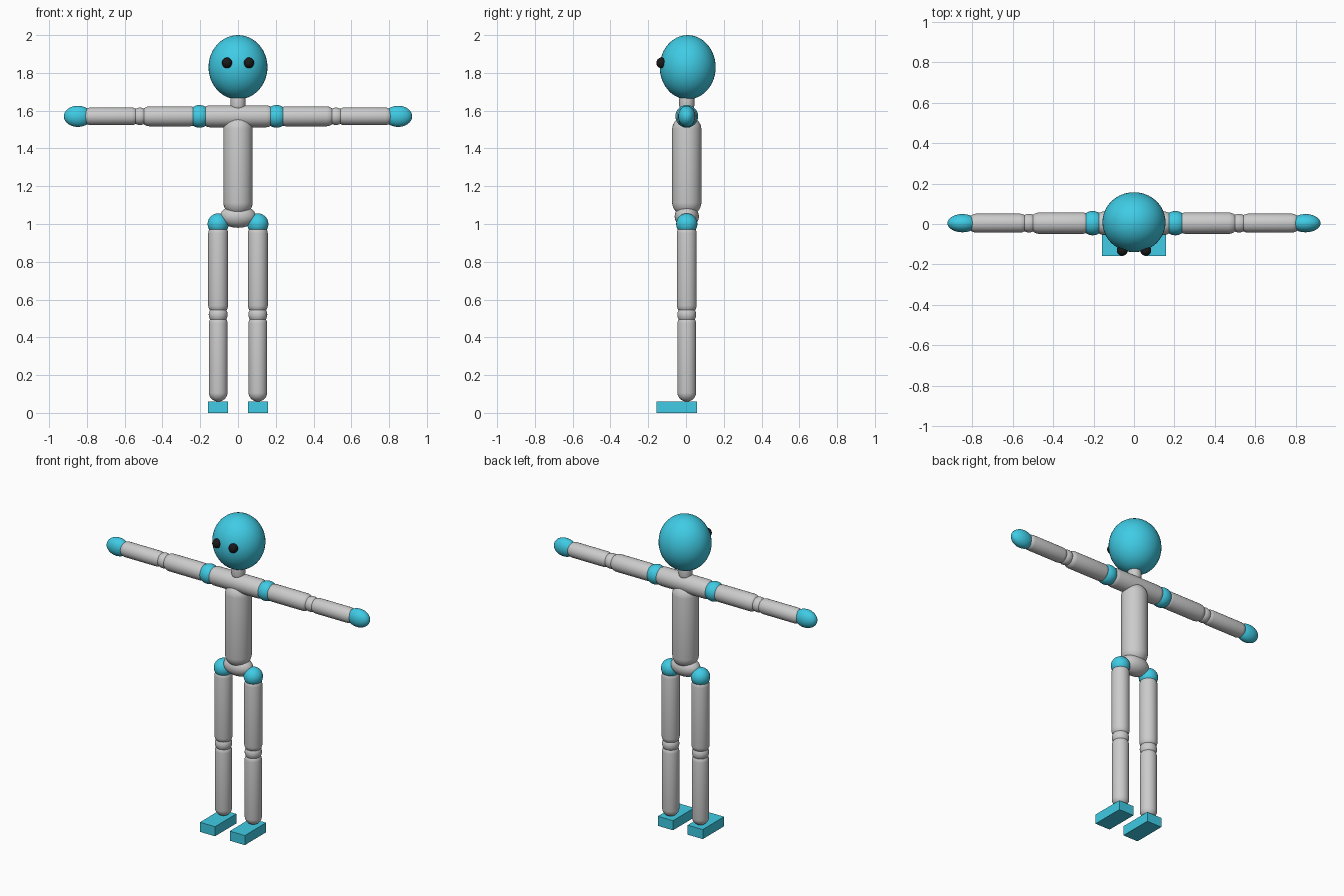
import bpy, bmesh
from mathutils import Vector, Matrix

if "Cube" in bpy.data.objects:
    bpy.data.objects.remove(bpy.data.objects["Cube"])

Y = 0.004  # body axis


def material(name, rgb):
    m = bpy.data.materials.new(name)
    m.diffuse_color = (*rgb, 1)
    m.use_nodes = True
    m.node_tree.nodes["Principled BSDF"].inputs["Base Color"].default_value = m.diffuse_color
    return m


CYAN = material("cyan", (0.05, 0.6, 0.78))
BLACK = material("black", (0.01, 0.01, 0.01))


def finish(bm, name, mat=None, smooth=True):
    me = bpy.data.meshes.new(name)
    for f in bm.faces:
        f.smooth = smooth
    bm.to_mesh(me)
    bm.free()
    ob = bpy.data.objects.new(name, me)
    bpy.context.collection.objects.link(ob)
    if mat:
        me.materials.append(mat)
    return ob


def ball(name, loc, radii, mat=None):
    bm = bmesh.new()
    bmesh.ops.create_uvsphere(bm, u_segments=40, v_segments=24, radius=1)
    bmesh.ops.scale(bm, vec=radii, verts=bm.verts)
    bmesh.ops.translate(bm, vec=loc, verts=bm.verts)
    return finish(bm, name, mat)


def capsule(name, a, b, r):
    """Round-ended rod whose tips are at a and b."""
    a, b = Vector(a), Vector(b)
    d = b - a
    half = d.length / 2 - r
    bm = bmesh.new()
    bmesh.ops.create_uvsphere(bm, u_segments=32, v_segments=19, radius=r)
    for v in bm.verts:
        v.co.z += half if v.co.z > 0 else -half
    rot = d.to_track_quat('Z', 'Y').to_matrix().to_4x4()
    bm.transform(Matrix.Translation((a + b) / 2) @ rot)
    return finish(bm, name)


def box(name, lo, hi, mat=None):
    lo, hi = Vector(lo), Vector(hi)
    bm = bmesh.new()
    bmesh.ops.create_cube(bm, size=1)
    bmesh.ops.scale(bm, vec=hi - lo, verts=bm.verts)
    bmesh.ops.translate(bm, vec=(lo + hi) / 2, verts=bm.verts)
    return finish(bm, name, mat, smooth=False)


# Head, neck and trunk
ball("head", (0, 0.009, 1.83), (0.156, 0.148, 0.17), CYAN)
capsule("neck", (0, Y, 1.59), (0, Y, 1.70), 0.04)
capsule("shoulder_bar", (-0.204, Y, 1.57), (0.204, Y, 1.57), 0.058)
capsule("torso", (0, Y, 1.04), (0, Y, 1.575), 0.078)
ball("pelvis", (0, Y, 1.04), (0.095, 0.064, 0.06))

for s, side in ((-1, "right"), (1, "left")):
    # Eye
    ball(f"{side}_eye", (s * 0.058, -0.13, 1.853), (0.027, 0.027, 0.028), BLACK)

    # Arm
    ball(f"{side}_shoulder", (s * 0.204, Y, 1.57), (0.06, 0.06, 0.06), CYAN)
    capsule(f"{side}_upper_arm", (s * 0.204, Y, 1.57), (s * 0.519, Y, 1.57), 0.053)
    ball(f"{side}_elbow", (s * 0.519, Y, 1.57), (0.046, 0.046, 0.046))
    capsule(f"{side}_forearm", (s * 0.519, Y, 1.57), (s * 0.825, Y, 1.57), 0.047)
    ball(f"{side}_hand", (s * 0.848, Y, 1.57), (0.074, 0.045, 0.056), CYAN)

    # Leg
    x = s * 0.105
    ball(f"{side}_hip", (x, Y, 1.0), (0.056, 0.056, 0.056), CYAN)
    capsule(f"{side}_thigh", (x, Y, 1.0), (x, Y, 0.52), 0.053)
    ball(f"{side}_knee", (x, Y, 0.52), (0.05, 0.05, 0.05))
    capsule(f"{side}_shin", (x, Y, 0.52), (x, Y, 0.06), 0.05)
    box(f"{side}_foot", (x - 0.053, -0.157, 0), (x + 0.053, 0.057, 0.061), CYAN)
